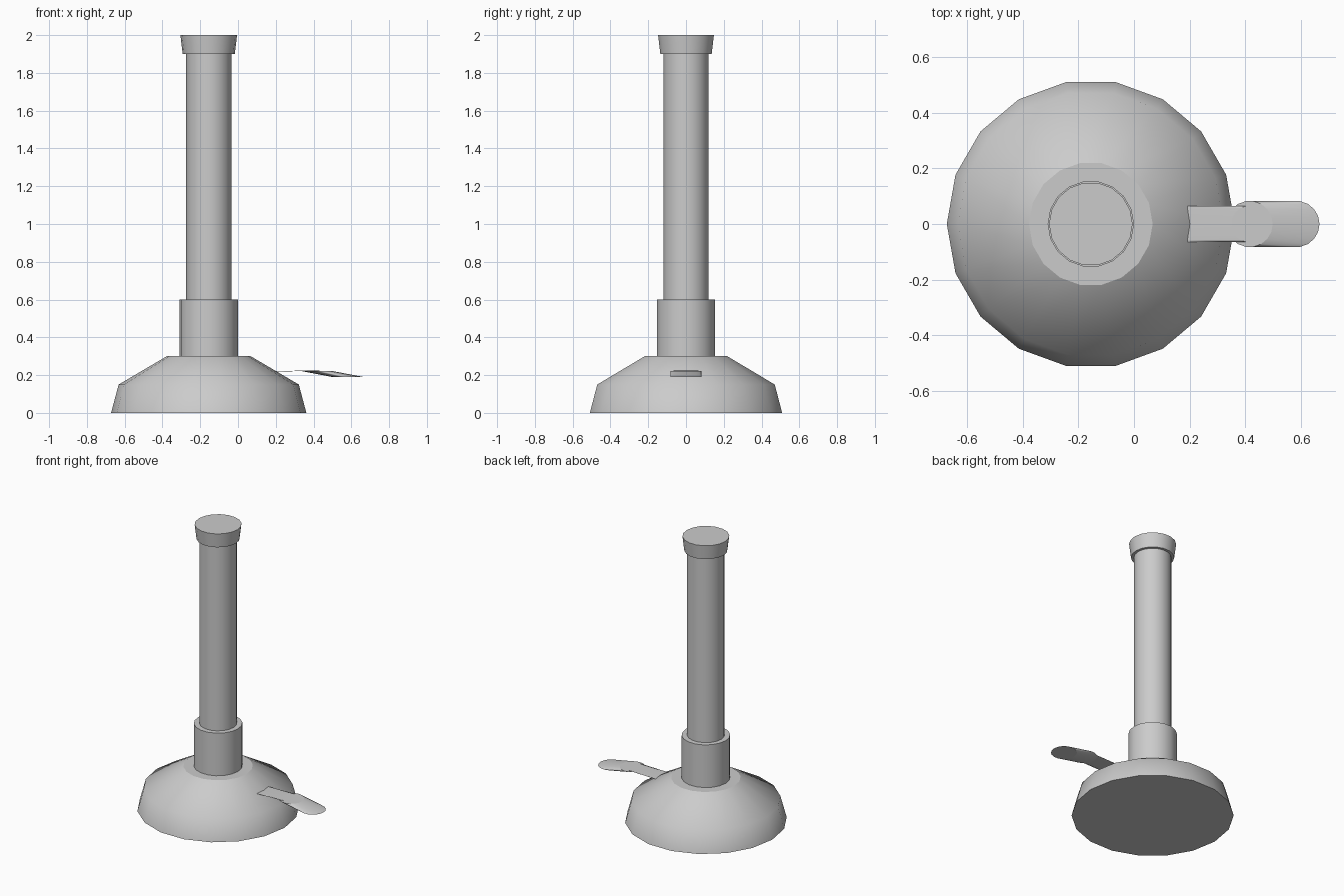
import bpy, bmesh
from math import sin, cos, tau

if "Cube" in bpy.data.objects:
    bpy.data.objects.remove(bpy.data.objects["Cube"])

SIDES = 18
AXIS = -0.155  # x position of the upright axis


def stack(name, rings):
    """Loft closed horizontal circles given as (centre x, z, radius)."""
    bm = bmesh.new()
    loops = [[bm.verts.new((cx + r * cos(tau * i / SIDES), r * sin(tau * i / SIDES), z))
              for i in range(SIDES)] for cx, z, r in rings]
    for a, b in zip(loops, loops[1:]):
        for i in range(SIDES):
            j = (i + 1) % SIDES
            bm.faces.new((a[i], a[j], b[j], b[i])).smooth = True
    # flat end caps
    bm.faces.new(loops[0])
    bm.faces.new(loops[-1])
    bmesh.ops.recalc_face_normals(bm, faces=bm.faces)
    mesh = bpy.data.meshes.new(name)
    bm.to_mesh(mesh)
    bm.free()
    obj = bpy.data.objects.new(name, mesh)
    bpy.context.collection.objects.link(obj)
    return obj


def upright(name, profile):
    return stack(name, [(AXIS, z, r) for z, r in profile])


# Heavy foot, collar, barrel and flared mouth
upright("base", [(0, 0.517), (0.15, 0.477), (0.3, 0.222)])
upright("collar", [(0.3, 0.155), (0.6, 0.155)])
upright("barrel", [(0.6, 0.12), (1.9, 0.12)])
upright("mouth", [(1.9, 0.138), (2.0, 0.15)])

# Flattened gas inlet: thin pipe leaving the base, wider slanted nozzle
stack("inlet_pipe", [(0.20, 0.220, 0.066), (0.415, 0.224, 0.066)])
stack("inlet_nozzle", [(0.583, 0.190, 0.083), (0.415, 0.222, 0.083)])
